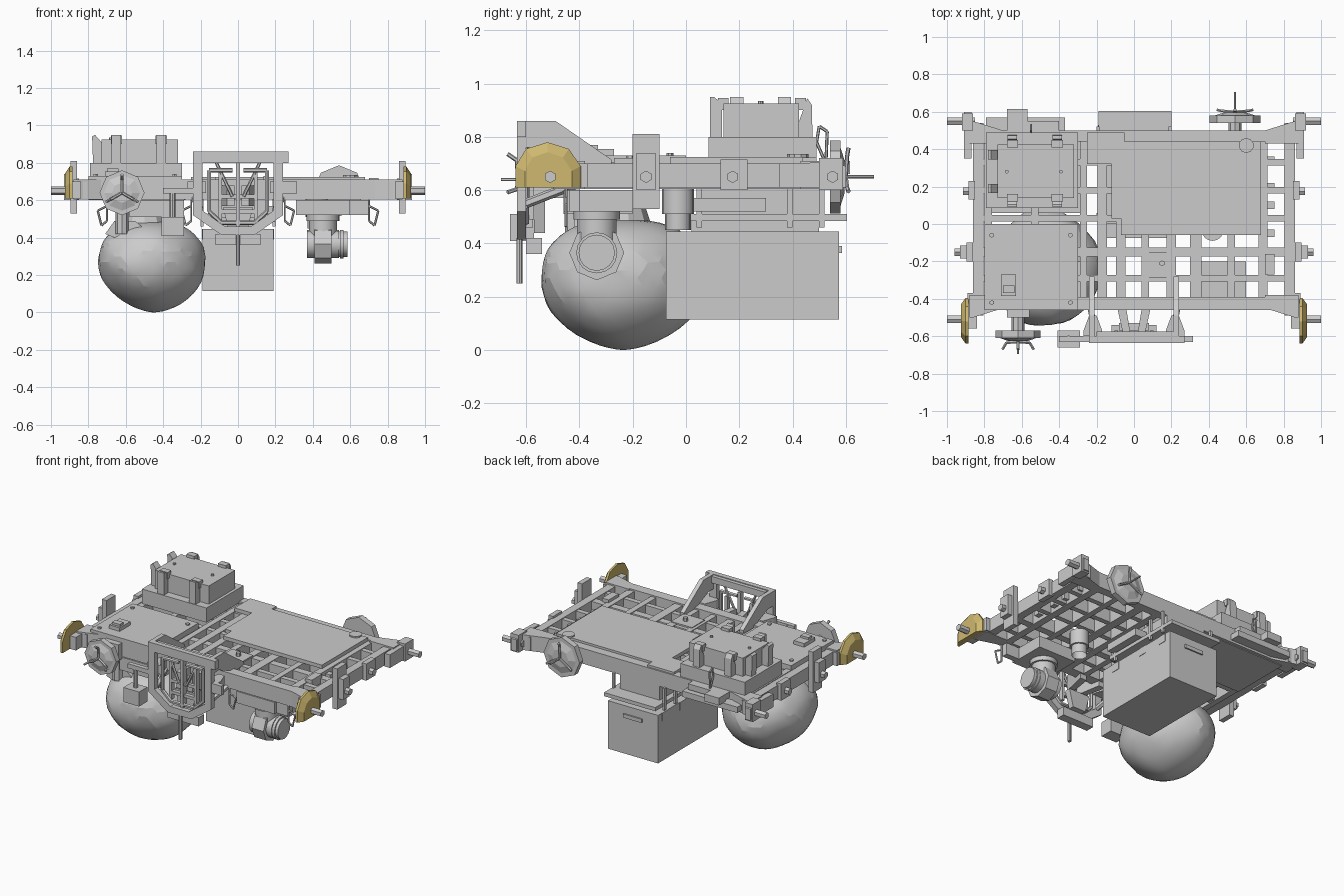
import bpy, bmesh, math, random
from mathutils import Vector, Matrix

random.seed(4)
gold = bpy.data.materials.new("gold")
gold.diffuse_color = (0.62, 0.48, 0.16, 1)


def finish(name, bm, mat=None):
    bmesh.ops.recalc_face_normals(bm, faces=bm.faces)
    me = bpy.data.meshes.new(name)
    bm.to_mesh(me)
    bm.free()
    ob = bpy.data.objects.new(name, me)
    bpy.context.collection.objects.link(ob)
    if mat:
        me.materials.append(mat)
    return ob


def box(name, x0, x1, y0, y1, z0, z1):
    bm = bmesh.new()
    m = Matrix.Translation(((x0 + x1) / 2, (y0 + y1) / 2, (z0 + z1) / 2))
    bmesh.ops.create_cube(bm, size=1, matrix=m @ Matrix.Diagonal((x1 - x0, y1 - y0, z1 - z0, 1)))
    return finish(name, bm)


def rod(name, a, b, r, n=8, r2=None, caps=True):
    a, b = Vector(a), Vector(b)
    d = b - a
    m = Matrix.Translation((a + b) / 2) @ d.to_track_quat('Z', 'Y').to_matrix().to_4x4()
    bm = bmesh.new()
    bmesh.ops.create_cone(bm, cap_ends=caps, segments=n, radius1=r,
                          radius2=r if r2 is None else r2, depth=d.length, matrix=m)
    return finish(name, bm)


def prism(name, pts, axis, a, b):
    """Extrude a 2D outline along x (pts = y,z), y (pts = x,z) or z (pts = x,y)."""
    put = {'x': lambda p, t: (t, p[0], p[1]), 'y': lambda p, t: (p[0], t, p[1]),
           'z': lambda p, t: (p[0], p[1], t)}[axis]
    bm = bmesh.new()
    lo, hi = [[bm.verts.new(put(p, t)) for p in pts] for t in (a, b)]
    n = len(pts)
    bm.faces.new(lo)
    bm.faces.new(hi)
    for i in range(n):
        bm.faces.new((lo[i], lo[(i + 1) % n], hi[(i + 1) % n], hi[i]))
    return finish(name, bm)


def bar_chain(name, pts, r=0.006):
    for p, q in zip(pts, pts[1:]):
        rod(name, p, q, r, 6)


# --- main frame: long rails, inner beams and grid
for y0, y1 in ((-0.46, -0.39), (0.44, 0.5)):
    box("long_rail", -0.8, 0.8, y0, y1, 0.605, 0.71)
for x, w in ((-0.78, .04), (-0.53, .04), (-0.27, .04), (-0.17, .05), (-0.07, .05), (0.06, .04), (0.2, .05),
             (0.33, .06), (0.52, .04), (0.69, .05)):
    box("cross_beam", x - w / 2, x + w / 2, -0.42, 0.46, 0.605, 0.70)
for y, w in ((-0.29, .035), (-0.15, .05), (0.03, .035), (0.18, .035), (0.33, .035)):
    box("grid_bar", -0.85, 0.85, y - w / 2, y + w / 2, 0.61, 0.695)
box("grid_pad", 0.06, 0.22, -0.29, -0.15, 0.68, 0.705)
rod("grid_bolt", (0.15, -0.21, 0.70), (0.15, -0.21, 0.73), 0.015, 6)

# --- deck plates
prism("deck_plate", [(-0.07, -0.06), (0.68, -0.06), (0.68, 0.44), (-0.05, 0.44), (-0.05, 0.49),
                     (-0.25, 0.49), (-0.25, 0.32), (-0.12, 0.32), (-0.12, 0.03), (-0.07, 0.03)], 'z', 0.70, 0.725)
rod("deck_cap", (0.6, 0.42, 0.72), (0.6, 0.42, 0.735), 0.04, 10)
box("front_left_deck", -0.8, -0.3, -0.46, 0.0, 0.69, 0.73)
box("deck_latch", -0.71, -0.63, -0.385, -0.27, 0.73, 0.755)
box("deck_latch_top", -0.70, -0.64, -0.37, -0.33, 0.755, 0.77)
for x in (-0.76, -0.34):
    for y in (-0.42, -0.06):
        rod("deck_bolt", (x, y, 0.72), (x, y, 0.74), 0.013, 6)
box("rear_left_floor", -0.8, -0.28, 0.06, 0.48, 0.60, 0.615)

# --- end assemblies, mirrored left and right
for s in (-1, 1):
    def sbox(name, a, b, *r):
        box(name, min(s * a, s * b), max(s * a, s * b), *r)
    sbox("end_beam", 0.805, 0.86, -0.49, 0.54, 0.61, 0.70)
    for y, d in ((0.5, 1), (-0.45, -1)):
        prism("corner_gusset", [(s * 0.7, y), (s * 0.86, y + d * .05), (s * 0.88, y + d * .05),
                                (s * 0.88, y - d * .07), (s * 0.7, y - d * .07)], 'z', 0.605, 0.71)
    prism("rear_corner_fin", [(0.35, 0.61), (0.6, 0.61), (0.6, 0.69), (0.55, 0.705), (0.35, 0.7)],
          'x', s * 0.87, s * 0.91)
    sbox("rear_fin_foot", .86, .92, 0.5, 0.59, 0.6, 0.72)
    # pegs with hex bolts
    for y, x in ((0.55, 1.0), (-0.51, 1.0), (-0.15, 0.96), (0.175, 0.915)):
        rod("end_peg", (s * 0.85, y, 0.65), (s * x, y, 0.65), 0.023, 6)
    sbox("end_bracket", 0.86, 0.895, -0.20, -0.10, 0.53, 0.81)
    sbox("bracket_block", 0.89, 0.93, -0.185, -0.115, 0.6, 0.74)
    sbox("end_pad", 0.85, 0.885, 0.13, 0.23, 0.60, 0.715)
    sbox("front_corner_block", 0.84, 0.89, -0.56, -0.37, 0.61, 0.70)
    # gold corner guard, half an octagonal dome
    outer = [(-0.64, 0.61), (-0.64, 0.69), (-0.60, 0.755), (-0.52, 0.78), (-0.44, 0.755), (-0.395, 0.69), (-0.395, 0.61)]
    inner = [(-0.515 + (y + 0.515) * .72, 0.61 + (z - 0.61) * .78) for y, z in outer]
    bm = bmesh.new()
    rings = [[bm.verts.new((s * x, y, z)) for y, z in p] for x, p in ((0.885, outer), (0.90, outer), (0.925, inner))]
    for a, b in zip(rings, rings[1:]):
        for i in range(7):
            j = (i + 1) % 7
            bm.faces.new((a[i], a[j], b[j], b[i]))
    bm.faces.new(rings[0])
    bm.faces.new(rings[2])
    finish("corner_guard", bm, gold)
    # hooks under the frame sides
    for x in (0.25, 0.70):
        bar_chain("side_hook", [(s * x, -0.45, 0.57), (s * (x + .05), -0.45, 0.545), (s * (x + .03), -0.45, 0.465),
                                (s * x, -0.45, 0.49), (s * x, -0.45, 0.61)])

# --- crate at rear left
box("crate_base", -0.79, -0.30, 0.085, 0.49, 0.70, 0.80)
box("crate_body", -0.73, -0.32, 0.14, 0.425, 0.80, 0.925)
for x in (-0.65, -0.41):
    prism("crate_ear_front", [(0.09, 0.80), (0.09, 0.95), (0.105, 0.95), (0.135, 0.925), (0.135, 0.80)], 'x', x - .025, x + .025)
    prism("crate_ear_back", [(0.425, 0.80), (0.425, 0.86), (0.455, 0.945), (0.472, 0.92), (0.475, 0.80)], 'x', x - .025, x + .025)
    for y in (0.12, 0.41):
        box("crate_clip", x - .03, x + .03, y, y + .04, 0.90, 0.945)
for y in (0.19, 0.37):
    prism("crate_ear_side", [(-0.73, 0.80), (-0.73, 0.91), (-0.765, 0.95), (-0.78, 0.94), (-0.775, 0.80)], 'y', y - .025, y + .025)
for x in (-0.68, -0.39):
    rod("crate_knob", (x, 0.28, 0.92), (x, 0.28, 0.935), 0.01, 8)
box("crate_rear_bracket", -0.68, -0.40, 0.49, 0.55, 0.67, 0.71)
box("crate_rear_tab", -0.68, -0.57, 0.54, 0.615, 0.66, 0.71)
box("crate_rear_step", -0.79, -0.37, 0.49, 0.57, 0.62, 0.66)
bar_chain("rear_hook", [(-0.55, 0.49, 0.78), (-0.55, 0.50, 0.84), (-0.55, 0.53, 0.82), (-0.55, 0.525, 0.70), (-0.55, 0.49, 0.78)])

# --- underslung box at rear centre
box("cargo_box", -0.19, 0.19, -0.075, 0.575, 0.115, 0.445)
box("cargo_box_neck", -0.13, 0.13, 0.02, 0.5, 0.44, 0.49)
box("cargo_box_shelf", -0.19, 0.20, 0.0, 0.605, 0.485, 0.51)
box("cargo_box_mount", -0.15, 0.15, 0.04, 0.5, 0.51, 0.61)
for y in (0.05, 0.31, 0.50):
    for s in (-1, 1):
        box("cargo_box_latch", s * .187 - .006, s * .187 + .006, y - .03, y + .03, 0.39, 0.445)
box("cargo_box_handle", -0.07, 0.07, 0.575, 0.585, 0.365, 0.39)
for y in (0.04, 0.38, 0.5):
    for x in (-0.2, 0.185):
        box("shelf_hanger", x, x + .015, y, y + .02, 0.46, 0.61)

# --- under-frame equipment
box("right_under_tray", 0.31, 0.60, -0.46, -0.2, 0.52, 0.60)
box("right_under_pipe", 0.60, 0.70, -0.44, -0.40, 0.52, 0.60)
box("box_side_unit", 0.15, 0.24, 0.03, 0.30, 0.52, 0.57)
box("left_under_tray", -0.58, -0.29, -0.46, -0.2, 0.51, 0.60)
rod("under_socket", (0.42, -0.03, 0.45), (0.42, -0.03, 0.52), 0.048, 16, caps=False)
rod("under_socket_base", (0.42, -0.03, 0.51), (0.42, -0.03, 0.61), 0.06, 16)
for y in (0.1, 0.2, 0.34, -0.05):
    box("right_side_clip", 0.70, 0.75, y - .02, y + .02, 0.63, 0.68)
box("right_side_valve", 0.70, 0.75, -0.27, -0.16, 0.66, 0.72)

# --- motor hanging under the right side
my, mz = -0.335, 0.365
rod("motor_neck", (0.455, my, 0.40), (0.455, my, 0.51), 0.075, 16)
rod("motor_neck_collar", (0.455, my, 0.49), (0.455, my, 0.525), 0.088, 16)
rod("motor_body", (0.37, my, mz), (0.54, my, mz), 0.075, 16)
rod("motor_flange", (0.41, my, mz), (0.50, my, mz), 0.103, 8)
rod("motor_cap", (0.52, my, mz), (0.585, my, mz), 0.068, 16)
rod("motor_rim", (0.545, my, mz), (0.565, my, mz), 0.077, 16)

# --- rounded hanging sack at front left: faceted, blunt top and narrowing base
bm = bmesh.new()
bmesh.ops.create_icosphere(bm, subdivisions=4, radius=1)
for v in bm.verts:
    p = v.co.copy()
    ang = math.atan2(p.y, p.x)
    r = Vector((p.x, p.y)).length
    k = (r ** 0.75 if p.z > 0 else r ** 1.2) / max(r, 1e-5)
    k *= 1 + 0.025 * math.cos(3 * ang + 0.5) + 0.015 * math.sin(5 * ang + 4 * p.z) + random.uniform(-.008, .008)
    v.co = (-0.468 + p.x * k * 0.288 + 0.02 * max(0, -p.z), -0.235 + p.y * k * 0.315,
            0.27 + p.z * (0.22 if p.z > 0 else 0.27))
finish("hanging_sack", bm)
prism("sack_collar", [(-0.71, 0.42), (-0.66, 0.40), (-0.6, 0.43), (-0.53, 0.40), (-0.48, 0.43), (-0.55, 0.49), (-0.66, 0.49)],
      'y', -0.42, -0.36)
rod("sack_neck", (-0.5, -0.25, 0.44), (-0.5, -0.25, 0.56), 0.13, 10, 0.09)
rod("sack_post", (-0.62, -0.42, 0.42), (-0.62, -0.42, 0.60), 0.035, 8)


# --- octagonal hand wheels with three-armed handles
def hand_wheel(x, y, z, r, d, tip, flare):
    rod("wheel_shaft", (x, y - d * .1, z), (x, y, z), 0.035, 8)
    rod("wheel_drum", (x, y - d * .02, z), (x, y + d * .02, z), r, 8)
    rod("wheel_bevel", (x, y + d * .02, z), (x, y + d * .035, z), r * .8, 8, r * .45)
    rod("wheel_stem", (x, y, z), (x, tip, z), 0.006, 6)
    for i in range(3):
        a = math.pi / 2 + i * math.tau / 3
        c, s = math.cos(a) * r, math.sin(a) * r
        bar_chain("wheel_arm", [(x, y + d * .04, z), (x + c * .6, y + d * .045, z + s * .6),
                                (x + c * .8, y + d * flare, z + s * .8)], 0.008)


hand_wheel(-0.62, -0.59, 0.64, 0.12, -1, -0.695, 0.08)
hand_wheel(0.54, 0.56, 0.65, 0.137, 1, 0.705, 0.05)
box("front_wheel_mount", -0.68, -0.56, -0.50, -0.45, 0.59, 0.70)

# --- front guard: U-shaped frame, inner cage and braces
box("guard_top_bar", -0.24, 0.27, -0.635, -0.60, 0.80, 0.86)
box("guard_top_back", -0.20, 0.22, -0.60, -0.575, 0.81, 0.855)
half = [(0.24, 0.81), (0.24, 0.52), (0.09, 0.415), (0.0, 0.415), (0.0, 0.46), (0.07, 0.46), (0.19, 0.545), (0.19, 0.81)]
for s in (-1, 1):
    prism("guard_frame", [(s * x, z) for x, z in half], 'y', -0.635, -0.60)
    cage = [(s * .03, .76), (s * .155, .76), (s * .155, .54), (s * .09, .48), (0, .48)]
    for a, b in zip(cage, cage[1:]):
        rod("inner_cage_bar", (a[0], -0.60, a[1]), (b[0], -0.60, b[1]), 0.012, 6)
    box("inner_panel_side", s * .095 - .01, s * .095 + .01, -0.60, -0.57, 0.49, 0.75)
    rod("guard_strut", (s * 0.03, -0.60, 0.62), (s * 0.12, -0.59, 0.81), 0.009, 6)
    # sloping side braces back to the deck
    prism("side_brace", [(-0.60, 0.86), (-0.49, 0.86), (-0.28, 0.715), (-0.28, 0.69), (-0.38, 0.69), (-0.55, 0.76), (-0.60, 0.76)],
          'x', s * 0.21, s * 0.24)
    prism("brace_foot", [(s * .27, -0.57), (s * .24, -0.49), (s * .2, -0.49), (s * .17, -0.57), (s * .17, -0.60), (s * .27, -0.60)],
          'z', 0.64, 0.70)
    rod("lower_brace", (s * 0.2, -0.60, 0.55), (s * 0.24, -0.42, 0.62), 0.018, 6)
    prism("centre_brace", [(s * .05, -0.40), (s * .02, -0.58), (s * .06, -0.58), (s * .1, -0.40)], 'z', 0.57, 0.68)
box("inner_panel_rung", -0.105, 0.105, -0.60, -0.575, 0.53, 0.55)
box("inner_panel_rung", -0.105, 0.105, -0.60, -0.575, 0.61, 0.63)
box("inner_panel_stile", -0.01, 0.01, -0.61, -0.575, 0.46, 0.80)
prism("centre_wedge", [(-0.08, 0.56), (0.08, 0.56), (0.05, 0.44), (-0.05, 0.44)], 'y', -0.57, -0.53)
box("guard_cross_bar", -0.40, -0.20, -0.63, -0.60, 0.635, 0.665)
box("guard_cross_bar", 0.20, 0.315, -0.63, -0.60, 0.635, 0.70)
rod("guard_tow_pin", (0, -0.625, 0.25), (0, -0.625, 0.42), 0.012, 8)
box("tow_tab", -0.12, 0.12, -0.60, -0.54, 0.36, 0.42)
box("guard_side_box", -0.41, -0.29, -0.66, -0.57, 0.41, 0.51)
rod("side_box_arm", (-0.35, -0.61, 0.50), (-0.35, -0.61, 0.66), 0.015, 8)

# --- soften the round parts, keep hard edges
for ob in list(bpy.data.objects):
    if ob.name.startswith(("motor", "hanging_sack", "under_socket")):
        bpy.ops.object.select_all(action='DESELECT')
        ob.select_set(True)
        bpy.context.view_layer.objects.active = ob
        bpy.ops.object.shade_smooth_by_angle(angle=math.radians(12 if "sack" in ob.name else 30))
